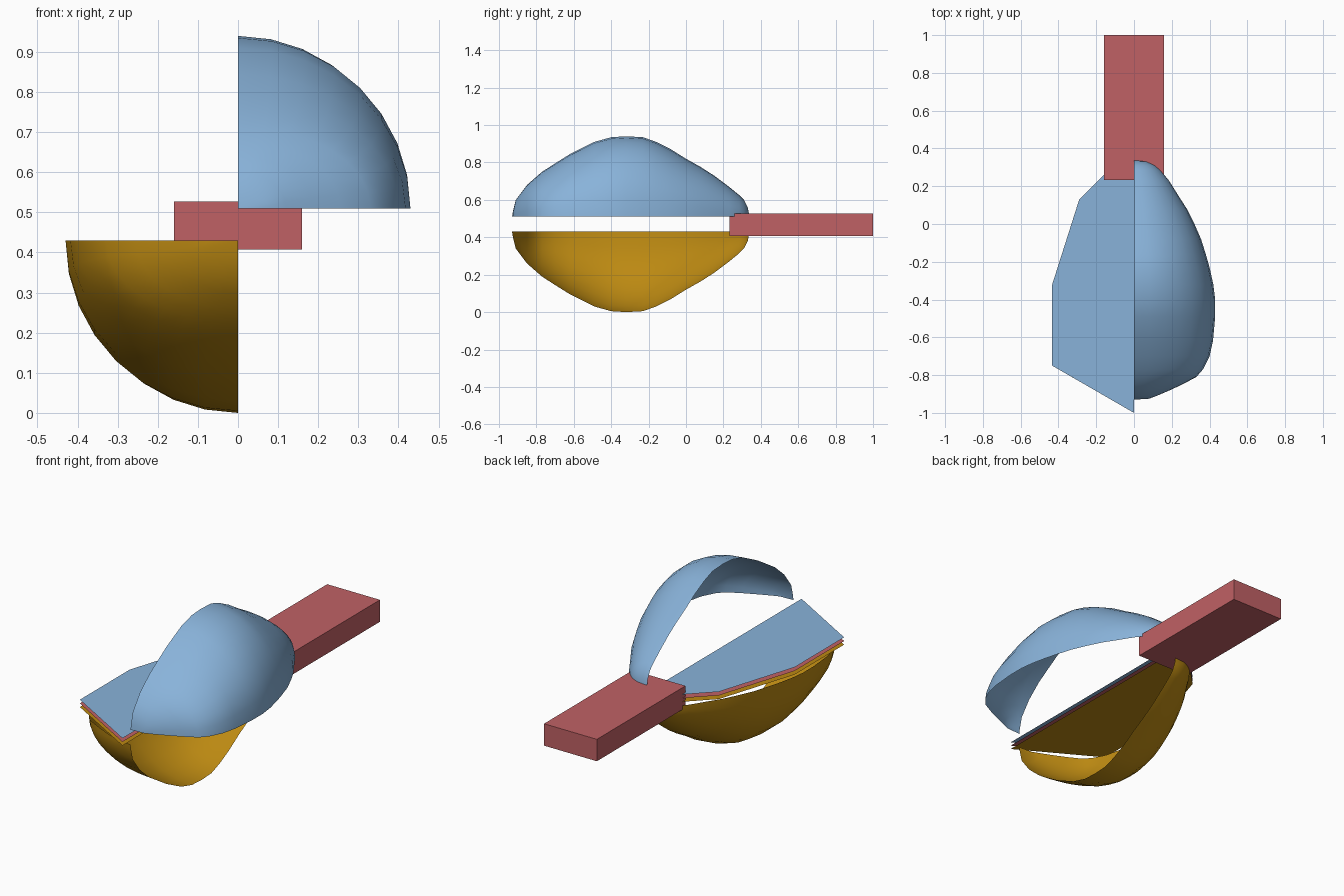
import bpy, math

if "Cube" in bpy.data.objects:
    bpy.data.objects.remove(bpy.data.objects["Cube"])

def material(name, rgb):
    m = bpy.data.materials.new(name)
    m.diffuse_color = (*rgb, 1)
    m.use_nodes = True
    m.node_tree.nodes["Principled BSDF"].inputs["Base Color"].default_value = m.diffuse_color
    return m

BLUE = material("blue", (0.25, 0.45, 0.70))
RED = material("red", (0.53, 0.12, 0.13))
GOLD = material("gold", (0.50, 0.25, 0.006))
MID = 0.47

def add_mesh(name, verts, faces, mat, smooth=False):
    me = bpy.data.meshes.new(name)
    me.from_pydata(verts, [], faces)
    me.validate()
    me.materials.append(mat)
    for p in me.polygons:
        p.use_smooth = smooth
    ob = bpy.data.objects.new(name, me)
    bpy.context.collection.objects.link(ob)
    return ob

# Shell sections: y, half width at the rim, height above the rim
SECTIONS = [(-.925, .08, .03), (-.91, .12, .09), (-.88, .19, .13),
            (-.85, .255, .17), (-.81, .33, .205), (-.77, .365, .24),
            (-.70, .40, .285), (-.62, .418, .335), (-.49, .43, .40),
            (-.40, .43, .425), (-.32, .42, .43), (-.23, .40, .425),
            (-.16, .38, .40), (-.08, .355, .36), (0, .32, .31),
            (.08, .28, .265), (.15, .235, .22), (.23, .185, .16),
            (.285, .14, .115), (.31, .11, .09), (.33, .07, .05)]

def quarter_shell(name, side, mat, n=8):
    """Open quarter bowl; side=1 is upper right, side=-1 lower left."""
    verts = []
    for y, w, h in SECTIONS:
        for j in range(n + 1):
            a = math.pi / 2 * j / n
            verts.append((side * w * math.cos(a), y,
                          MID + side * (0.04 + h * math.sin(a))))
    s = n + 1
    faces = [(i*s + j, i*s + j + 1, (i+1)*s + j + 1, (i+1)*s + j)[::-1]
             for i in range(len(SECTIONS) - 1) for j in range(n)]
    # pointed ends
    last = (len(SECTIONS) - 1) * s
    front, back = len(verts), len(verts) + 1
    verts += [(0, -.93, MID + side * .04), (0, .34, MID + side * .04)]
    for j in range(n):
        faces.append((front, j, j + 1))
        faces.append((back, last + j + 1, last + j))
    return add_mesh(name, verts, faces, mat, True)

quarter_shell("upper_shell", 1, BLUE)
quarter_shell("lower_shell", -1, GOLD)

# Three thin half plates stacked between the shells
OUTLINE = [(0, -1), (0, .40), (-.14, .28), (-.29, .13), (-.433, -.32), (-.433, -.75)]
for name, z, mat in (("upper_plate", .49, BLUE), ("middle_plate", .47, RED),
                     ("lower_plate", .45, GOLD)):
    add_mesh(name, [(x, y, z) for x, y in OUTLINE], [tuple(range(6))], mat)

# Handle block
bpy.ops.mesh.primitive_cube_add(size=1, location=(0, .6165, .467))
handle = bpy.context.object
handle.name = "handle"
handle.scale = (.32, .767, .12)
handle.data.materials.append(RED)
